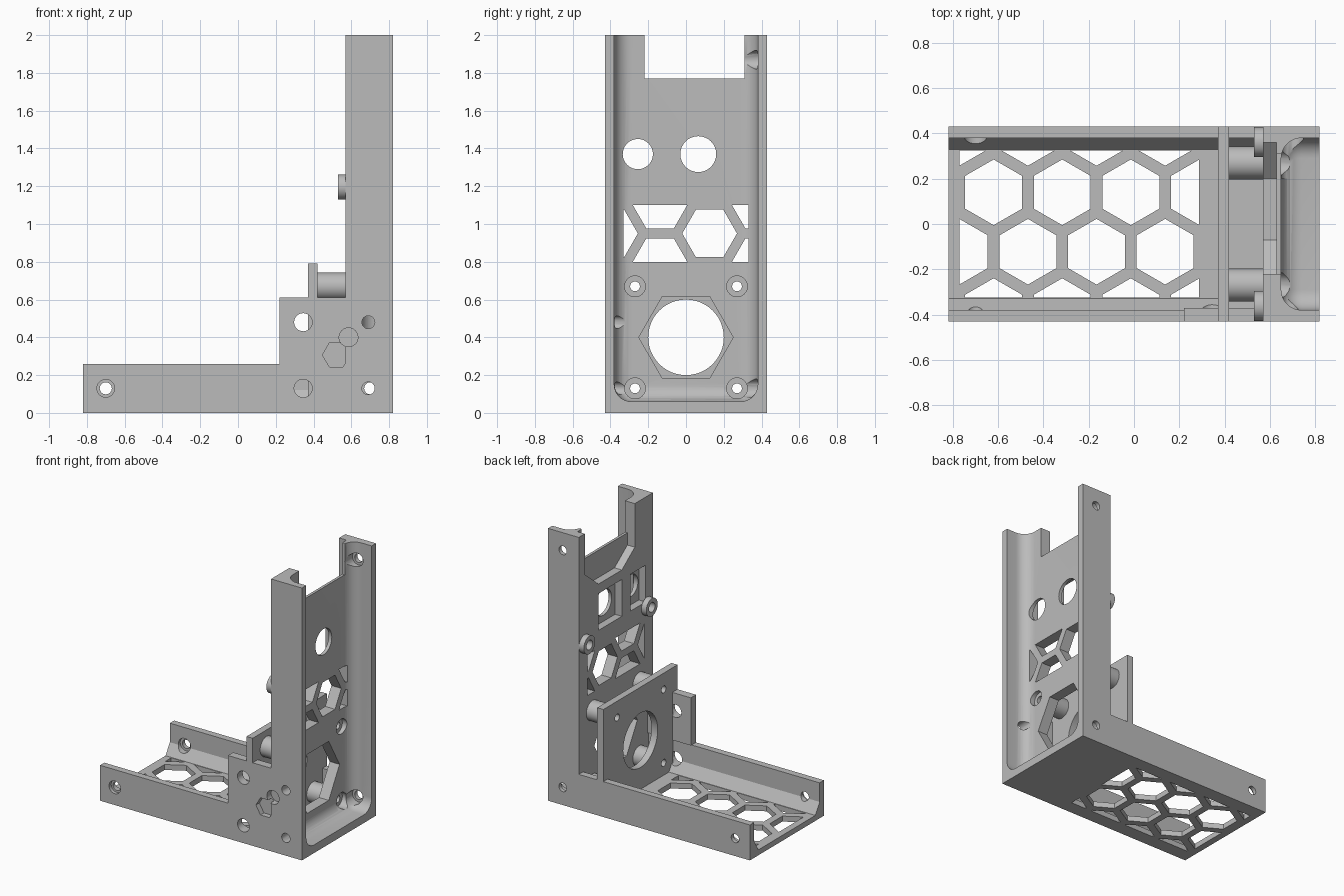
import bpy, bmesh, math
from mathutils import Vector

old = bpy.data.objects.get("Cube")
if old:
    bpy.data.objects.remove(old, do_unlink=True)

grey = bpy.data.materials.new("plain grey")
grey.use_nodes = True
COLOUR = (0.5, 0.5, 0.5, 1)
grey.diffuse_color = COLOUR
grey.node_tree.nodes["Principled BSDF"].inputs["Base Color"].default_value = COLOUR


def place(axis, u, v, w):
    return {"x": (w, u, v), "y": (u, w, v), "z": (u, v, w)}[axis]


def prism(name, axis, pts, lo, hi, bevel=0):
    """Extrude a flat outline along an axis; optionally round every edge."""
    bm = bmesh.new()
    face = bm.faces.new([bm.verts.new(place(axis, u, v, lo)) for u, v in pts])
    ext = bmesh.ops.extrude_face_region(bm, geom=[face])
    moved = [g for g in ext["geom"] if isinstance(g, bmesh.types.BMVert)]
    bmesh.ops.translate(bm, verts=moved, vec=Vector(place(axis, 0, 0, hi - lo)))
    bmesh.ops.recalc_face_normals(bm, faces=bm.faces[:])
    if bevel:
        bmesh.ops.bevel(bm, geom=bm.edges[:], offset=bevel, segments=8,
                        profile=0.5, affect="EDGES")
    mesh = bpy.data.meshes.new(name)
    bm.to_mesh(mesh)
    bm.free()
    mesh.materials.append(grey)
    ob = bpy.data.objects.new(name, mesh)
    bpy.context.collection.objects.link(ob)
    return ob


def ngon(u, v, r, n=32, turn=0):
    return [(u + r * math.cos(turn + math.tau * i / n),
             v + r * math.sin(turn + math.tau * i / n)) for i in range(n)]


def rect(u0, u1, v0, v1):
    return [(u0, v0), (u1, v0), (u1, v1), (u0, v1)]


def clip(pts, u0, u1, v0, v1):
    """Keep the part of a convex outline that lies inside a rectangle."""
    for k, sign, limit in ((0, 1, u1), (0, -1, -u0), (1, 1, v1), (1, -1, -v0)):
        out = []
        for a, b in zip(pts, pts[1:] + pts[:1]):
            da, db = limit - sign * a[k], limit - sign * b[k]
            if da >= 0:
                out.append(a)
            if da * db < 0:
                t = da / (da - db)
                out.append((a[0] + t * (b[0] - a[0]), a[1] + t * (b[1] - a[1])))
        pts = out
        if len(pts) < 3:
            return []
    return pts


def cut(parts, axis, pts, lo, hi, bevel=0):
    tool = prism("cutter", axis, pts, lo, hi, bevel)
    tool.hide_render = True
    for ob in parts:
        mod = ob.modifiers.new("cut", "BOOLEAN")
        mod.operation, mod.solver, mod.object = "DIFFERENCE", "EXACT", tool
        with bpy.context.temp_override(object=ob, active_object=ob):
            bpy.ops.object.modifier_apply(modifier=mod.name)
    bpy.data.objects.remove(tool, do_unlink=True)


W = 0.43        # half width
HEX = 0.145     # honeycomb cell radius
PITCH = 0.303   # honeycomb spacing
ROW = PITCH * math.sqrt(3) / 2

# Horizontal tray: U section with sloped inner corners
half = [(W, 0), (W, 0.26), (0.38, 0.26), (0.38, 0.12), (0.33, 0.04)]
tray = prism("base_tray", "x", half + [(-y, z) for y, z in reversed(half)], -0.82, 0.57)
for row in range(-2, 2):
    for col in range(-1, 5):
        centre = (-0.62 + (col + 0.5 * (row % 2)) * PITCH, 0.14 + row * ROW)
        if row % 2:
            centre = (centre[0] - PITCH, centre[1])
        cell = clip(ngon(*centre, HEX, 6, math.pi / 6), -0.77, 0.287, -0.325, 0.325)
        if cell:
            cut([tray], "z", cell, -0.1, 0.1)
for col in range(-1, 4):
    cell = clip(ngon(-0.465 + col * PITCH, 0.14 + ROW, HEX, 6, math.pi / 6),
                -0.77, 0.287, -0.325, 0.325)
    if cell and len(cell) > 2 and col >= 3:
        cut([tray], "z", cell, -0.1, 0.1)

# Upright column with a rounded channel open to one side
column = prism("column", "x", rect(-W, W, 0, 2), 0.57, 0.82)
cut([column], "x", rect(-0.38, 0.38, 0.06, 2.5), 0.65, 1.2, bevel=0.09)
# Recess on the back of the web, then the notch at the top
cut([column], "x", [(0.36, 2.1), (0.36, 1.7), (0.2, 1.57), (-0.07, 1.57),
                    (-0.22, 1.68), (-0.22, 2.1)], 0.5, 0.63)
cut([column], "x", rect(-0.22, 0.31, 1.77, 2.1), 0.5, 0.9)
# Round windows with square pockets behind
for y, r, y0, y1 in ((-0.255, 0.08, -0.345, -0.17), (0.065, 0.095, -0.07, 0.2)):
    cut([column], "x", ngon(y, 1.37, r), 0.5, 0.7)
    cut([column], "x", rect(y0, y1, 1.23, 1.5), 0.5, 0.625)
# Honeycomb window
for row in range(-2, 2):
    for z in ((0.95,) if row % 2 == 0 else (0.95 - PITCH / 2, 0.95 + PITCH / 2)):
        cell = clip(ngon(0.125 + row * ROW, z, HEX, 6), -0.33, 0.33, 0.8, 1.1)
        if cell:
            cut([column], "x", cell, 0.5, 0.7)
# Large hexagonal opening
cut([column], "x", ngon(0, 0.4, 0.25, 6), 0.5, 0.7)

# Raised wall beside the motor plate
gusset = prism("side_gusset", "y", rect(0.22, 0.57, 0.26, 0.61), -W, -0.37)

# Motor plate, stepped around the tray and gusset walls
plate = prism("motor_plate", "x",
              [(-0.38, 0.04), (0.38, 0.04), (0.38, 0.26), (W, 0.26),
               (W, 0.79), (-W, 0.79), (-W, 0.61), (-0.38, 0.61)], 0.37, 0.42)
cut([plate], "x", ngon(0, 0.4, 0.2, 48), 0.3, 0.5)

# Standoffs with screw holes running through plate and column
parts = [tray, column, gusset, plate]
for side, y in (("right", -0.27), ("left", 0.27)):
    for level, z in (("lower", 0.13), ("upper", 0.67)):
        post = prism(f"{level}_{side}_standoff", "x", ngon(y, z, 0.073), 0.42, 0.57)
        cut([column, plate, post], "x", ngon(y, z, 0.026, 20), 0.3, 0.9)
        cut([column], "x", ngon(y, z, 0.055), 0.62, 0.76)
        parts.append(post)
    # Small ring boss on the back of the column
    boss = prism(f"{side}_boss", "x", ngon(math.copysign(0.362, y), 1.195, 0.066), 0.53, 0.57)
    cut([boss, column], "x", ngon(math.copysign(0.362, y), 1.195, 0.035, 24), 0.4, 0.61)
    parts.append(boss)

# Holes through the front wall
for x, z, r in ((-0.7, 0.13, 0.032), (0.345, 0.13, 0.048), (0.345, 0.48, 0.048),
                (0.69, 0.13, 0.034), (0.69, 0.48, 0.034)):
    cut([tray, gusset, column], "y", ngon(x, z, r, 24), -0.6, -0.28)
cut([tray], "y", ngon(-0.7, 0.13, 0.047, 24), -0.6, -0.405)
cut([gusset, column], "y", ngon(0.585, 0.4, 0.05, 24), -0.6, -0.38)
cut([tray, gusset], "y", ngon(0.52, 0.307, 0.073, 6), -0.6, -0.39)

# Holes through the back wall
for x, z in ((-0.7, 0.13), (0.7, 0.13), (0.7, 1.87)):
    cut([tray, column], "y", ngon(x, z, 0.032, 24), 0.28, 0.6)
    cut([tray, column], "y", ngon(x, z, 0.05, 24), 0.2, 0.4)

# Smooth round surfaces, keep edges crisp
bpy.ops.object.select_all(action="DESELECT")
for ob in parts:
    ob.select_set(True)
bpy.context.view_layer.objects.active = column
bpy.ops.object.shade_smooth_by_angle(angle=math.radians(30))
